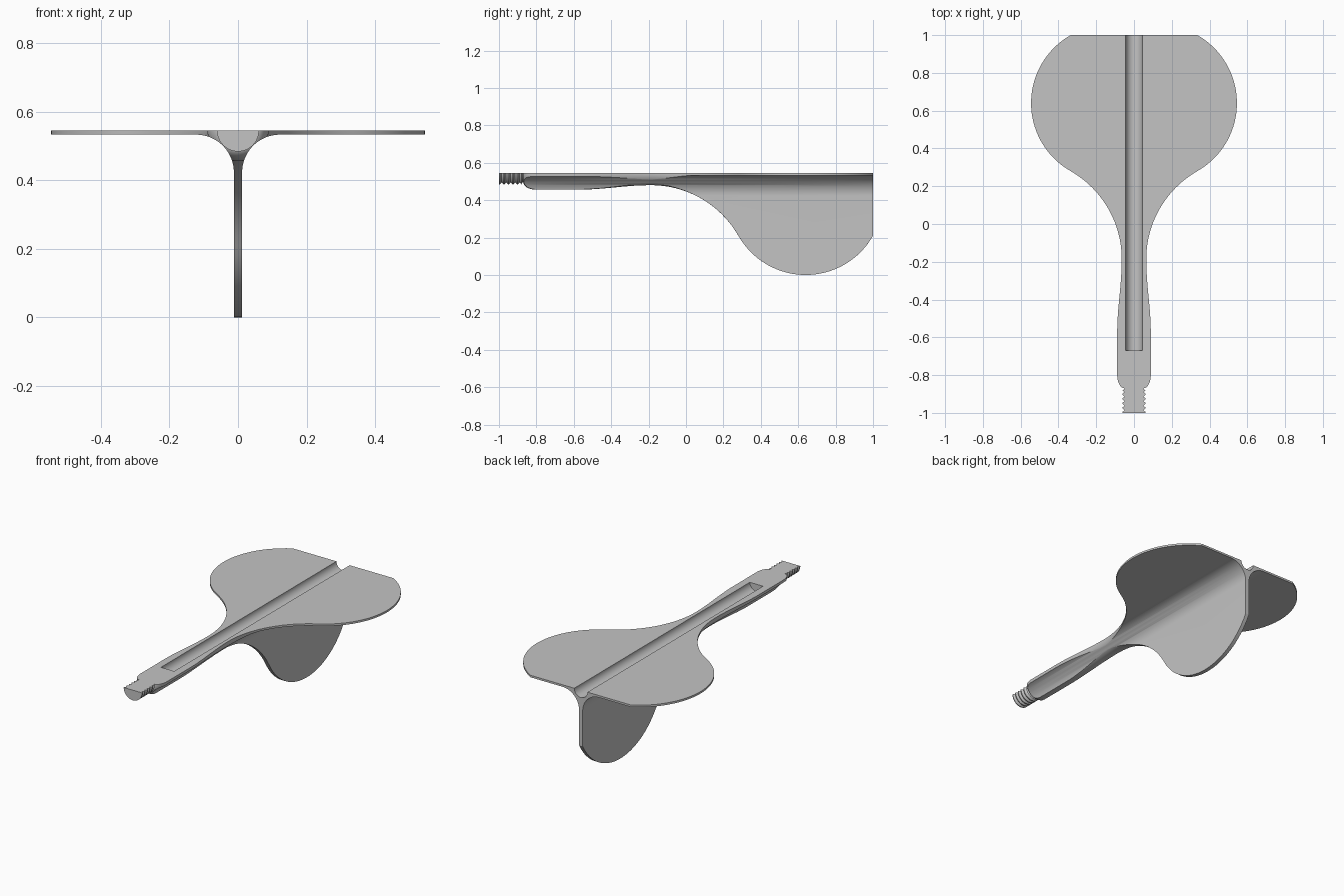
import bpy, bmesh
from math import pi, sin, cos, sqrt

cube = bpy.data.objects.get("Cube")
if cube:
    bpy.data.objects.remove(cube, do_unlink=True)

TOP = 0.545       # height of the flat cut plane, which holds the long axis
HALF = 0.012      # half thickness of the fins
FILLET = 0.11     # fillet radius between the fins

grey = bpy.data.materials.new("plain grey")
grey.use_nodes = True
grey.diffuse_color = (0.55, 0.55, 0.55, 1)
grey.node_tree.nodes["Principled BSDF"].inputs["Base Color"].default_value = (0.55, 0.55, 0.55, 1)


def loft(name, rings):
    """Closed solid through rings of equal point count."""
    bm = bmesh.new()
    loops = [[bm.verts.new(p) for p in ring] for ring in rings]
    n = len(loops[0])
    for a, b in zip(loops, loops[1:]):
        for i in range(n):
            j = (i + 1) % n
            bm.faces.new((a[i], a[j], b[j], b[i]))
    bm.faces.new(loops[0][::-1])
    bm.faces.new(loops[-1])
    bmesh.ops.recalc_face_normals(bm, faces=bm.faces[:])
    mesh = bpy.data.meshes.new(name)
    bm.to_mesh(mesh)
    bm.free()
    mesh.materials.append(grey)
    obj = bpy.data.objects.new(name, mesh)
    bpy.context.collection.objects.link(obj)
    return obj


def lathe(name, profile, angles):
    """Turn (y, radius) points about the long axis."""
    return loft(name, [[(r * cos(a), y, TOP + r * sin(a)) for a in angles]
                       for y, r in profile])


def full_circle(n):
    return [2 * pi * (i + 0.5) / n for i in range(n)]


def activate(obj):
    bpy.ops.object.select_all(action='DESELECT')
    obj.select_set(True)
    bpy.context.view_layer.objects.active = obj


def cut(obj, cutter, operation):
    mod = obj.modifiers.new(operation.lower(), 'BOOLEAN')
    mod.operation = operation
    mod.solver = 'EXACT'
    mod.object = cutter
    activate(obj)
    bpy.ops.object.modifier_apply(modifier=mod.name)
    bpy.data.objects.remove(cutter, do_unlink=True)


def smooth(obj):
    activate(obj)
    bpy.ops.object.shade_smooth_by_angle(angle=pi / 6)


def radius(y):
    """Outline shared by the shaft and all three fins."""
    if y < -0.8:                                   # rounded shoulder
        return 0.05 + 0.039 * sqrt(max(0, 1 - ((y + 0.8) / 0.07) ** 2))
    if y < -0.58:                                  # straight grip
        return 0.089
    if y < -0.186:                                 # waist
        t = (y + 0.58) / 0.394
        return 0.077 + 0.012 * cos(pi * t)
    if y < 0.28:                                   # concave flare
        return 0.601 - sqrt(0.536 ** 2 - (y + 0.186) ** 2)
    return 0.131 + sqrt(0.414 ** 2 - (y - 0.64) ** 2)   # round fin


# Shaft and fins: turned outline trimmed by a filleted T section
ys = [-0.8 - 0.07 * cos(pi / 2 * i / 10) for i in range(10)]
ys += [-0.8 + 1.8 * i / 100 for i in range(101)]
body = lathe("shaft_and_fins", [(y, radius(y)) for y in ys], full_circle(128))

c = HALF + FILLET
arc = [(c - FILLET * sin(pi / 2 * i / 24), -c + FILLET * cos(pi / 2 * i / 24))
       for i in range(25)]
half = [(0.8, 0), (0.8, -HALF)] + arc + [(HALF, -0.8)]
section = half + [(-x, z) for x, z in reversed(half)]
cut(body, loft("section_cutter", [[(x, y, TOP + z) for x, z in section]
                                  for y in (-1.2, 1.2)]), 'INTERSECT')

# Round channel along the flat top, open at the back
cut(body, lathe("channel_cutter", [(-0.67, 0.044), (1.2, 0.044)],
                full_circle(64)), 'DIFFERENCE')
smooth(body)

# Half-round threaded stub at the front
PITCH = 0.024
thread = []
for i in range(5):
    y = -1 + i * PITCH
    thread += [(y, 0.061), (y + PITCH * 0.2, 0.061), (y + PITCH * 0.6, 0.05)]
thread += [(-0.88, 0.061), (-0.875, 0.05), (-0.87, 0.05)]
stub = lathe("threaded_stub", thread, [pi + pi * i / 40 for i in range(41)])
smooth(stub)
